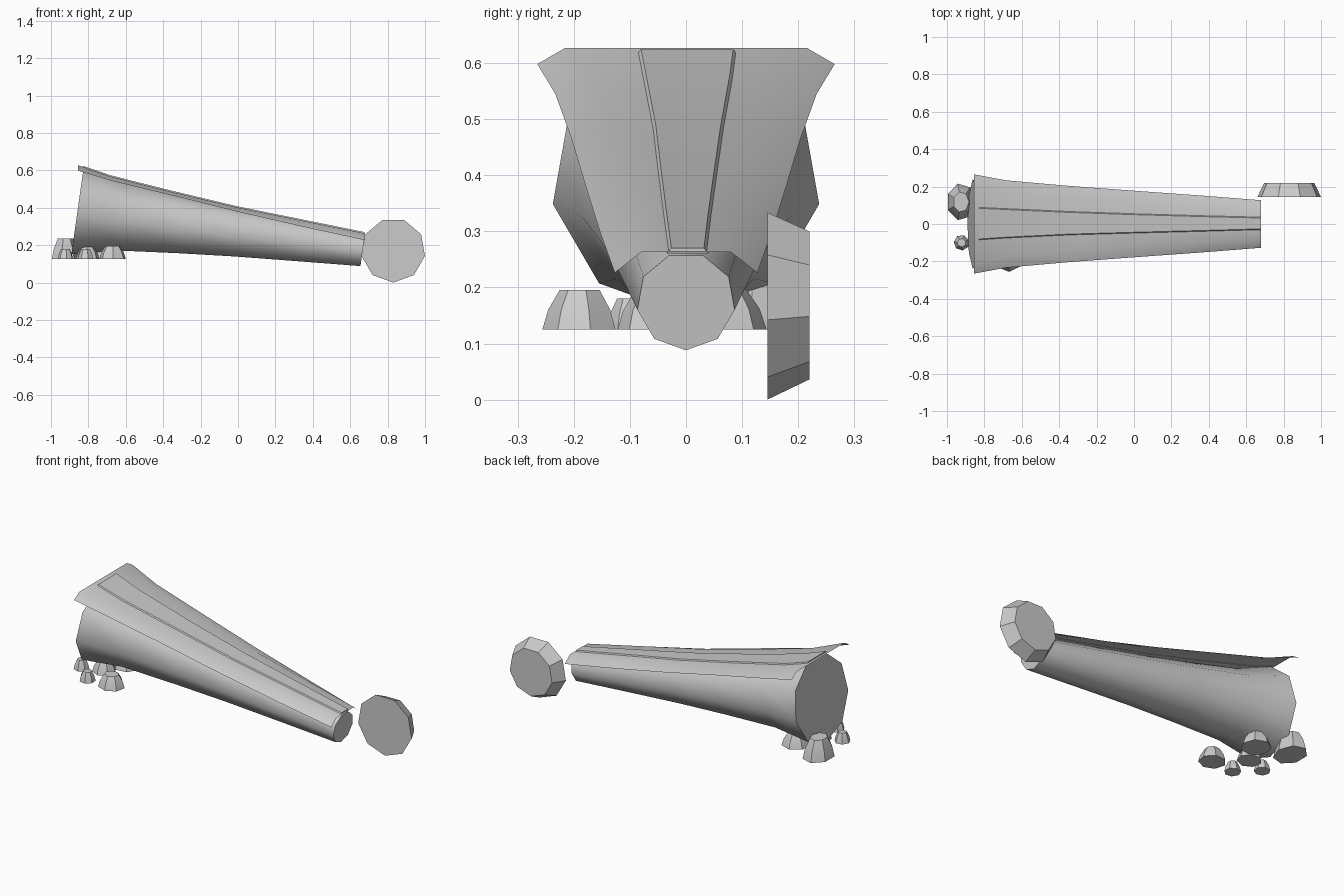
import bpy, math
from mathutils import Vector

if "Cube" in bpy.data.objects:
    bpy.data.objects.remove(bpy.data.objects["Cube"])


def loft(name, rings, closed, caps=False, angle=35):
    """Skin equal-length rows of points into one mesh."""
    n = len(rings[0])
    verts = [p for r in rings for p in r]
    faces = []
    for i in range(len(rings) - 1):
        for j in range(n if closed else n - 1):
            k = (j + 1) % n
            faces.append((i * n + j, i * n + k, (i + 1) * n + k, (i + 1) * n + j))
    if caps:
        faces.append(tuple(reversed(range(n))))
        faces.append(tuple(range(len(verts) - n, len(verts))))
    me = bpy.data.meshes.new(name)
    me.from_pydata(verts, [], faces)
    ob = bpy.data.objects.new(name, me)
    bpy.context.collection.objects.link(ob)
    bpy.ops.object.select_all(action='DESELECT')
    ob.select_set(True)
    bpy.context.view_layer.objects.active = ob
    bpy.ops.object.mode_set(mode='EDIT')
    bpy.ops.mesh.select_all(action='SELECT')
    bpy.ops.mesh.normals_make_consistent(inside=False)
    bpy.ops.object.mode_set(mode='OBJECT')
    bpy.ops.object.shade_smooth_by_angle(angle=math.radians(angle))
    return ob


# tapered log: nine sides, point down, tilted along its axis
axis = Vector((1, 0, -0.141)).normalized()
up = Vector((0.141, 0, 1)).normalized()
rings = []
for x, r in [(-0.857, 0.241), (-0.63, 0.188), (-0.3, 0.156), (0.0, 0.131),
             (0.35, 0.108), (0.667, 0.088)]:
    c = Vector((x, 0, 0.39 - 0.141 * (x + 0.857)))
    ring = []
    for i in range(9):
        a = math.radians(-90 + 40 * i)
        ring.append(c + up * (r * math.sin(a)) + Vector((0, r * math.cos(a), 0)))
    rings.append(ring)
loft("log", rings, True, caps=True, angle=45)

# thin cover sheet: x, edge y, edge z, flat half width, top z
sheet = [(-0.855, 0.265, 0.598, 0.215, 0.627), (-0.68, 0.233, 0.545, 0.17, 0.567),
         (-0.35, 0.204, 0.465, 0.14, 0.484), (0.0, 0.178, 0.378, 0.115, 0.401),
         (0.35, 0.153, 0.298, 0.098, 0.330), (0.68, 0.127, 0.226, 0.08, 0.263)]
loft("cover_sheet", [[(x, -ey, ez), (x, -hy, tz), (x, hy, tz), (x, ey, ez)]
                     for x, ey, ez, hy, tz in sheet], False)


def sheet_z(x):
    for a, b in zip(sheet, sheet[1:]):
        if x <= b[0]:
            return a[4] + (b[4] - a[4]) * (x - a[0]) / (b[0] - a[0])
    return sheet[-1][4]


# slightly raised strip along the middle of the sheet
strip = []
for x, y0, y1 in [(-0.83, -0.088, 0.092), (-0.68, -0.078, 0.085), (-0.35, -0.062, 0.07),
                  (0.0, -0.052, 0.058), (0.35, -0.043, 0.048), (0.675, -0.034, 0.04)]:
    z = sheet_z(x)
    strip.append([(x, y0, z - 0.004), (x, y0 + 0.008, z + 0.006),
                  (x, y1 - 0.008, z + 0.006), (x, y1, z - 0.004)])
loft("top_strip", strip, True, caps=True)

# round slab standing on edge
slab = []
for y, r in [(0.145, 0.172), (0.22, 0.136)]:
    slab.append([(0.83 + r * math.cos(math.radians(-90 + 40 * i)), y,
                  0.172 + r * math.sin(math.radians(-90 + 40 * i))) for i in range(9)])
loft("round_slab", slab, True, caps=True)

# stones under the thick end: x, y, radius x, radius y, height, turn
stones = [(-0.925, 0.118, 0.078, 0.1, 0.11, 0), (-0.922, -0.1, 0.042, 0.042, 0.055, 20),
          (-0.745, 0.064, 0.078, 0.08, 0.072, 45), (-0.805, -0.06, 0.065, 0.062, 0.065, 10),
          (-0.814, -0.202, 0.043, 0.043, 0.055, 30), (-0.67, -0.188, 0.073, 0.068, 0.07, 15)]
for n, (x, y, rx, ry, h, t) in enumerate(stones):
    rows = []
    for s, k in [(1.0, 0.0), (0.85, 0.5), (0.55, 1.0)]:
        rows.append([(x + rx * s * math.cos(math.radians(t) + math.tau * i / 7),
                      y + ry * s * math.sin(math.radians(t) + math.tau * i / 7),
                      0.125 + h * k) for i in range(7)])
    loft("stone_%d" % (n + 1), rows, True, caps=True)
